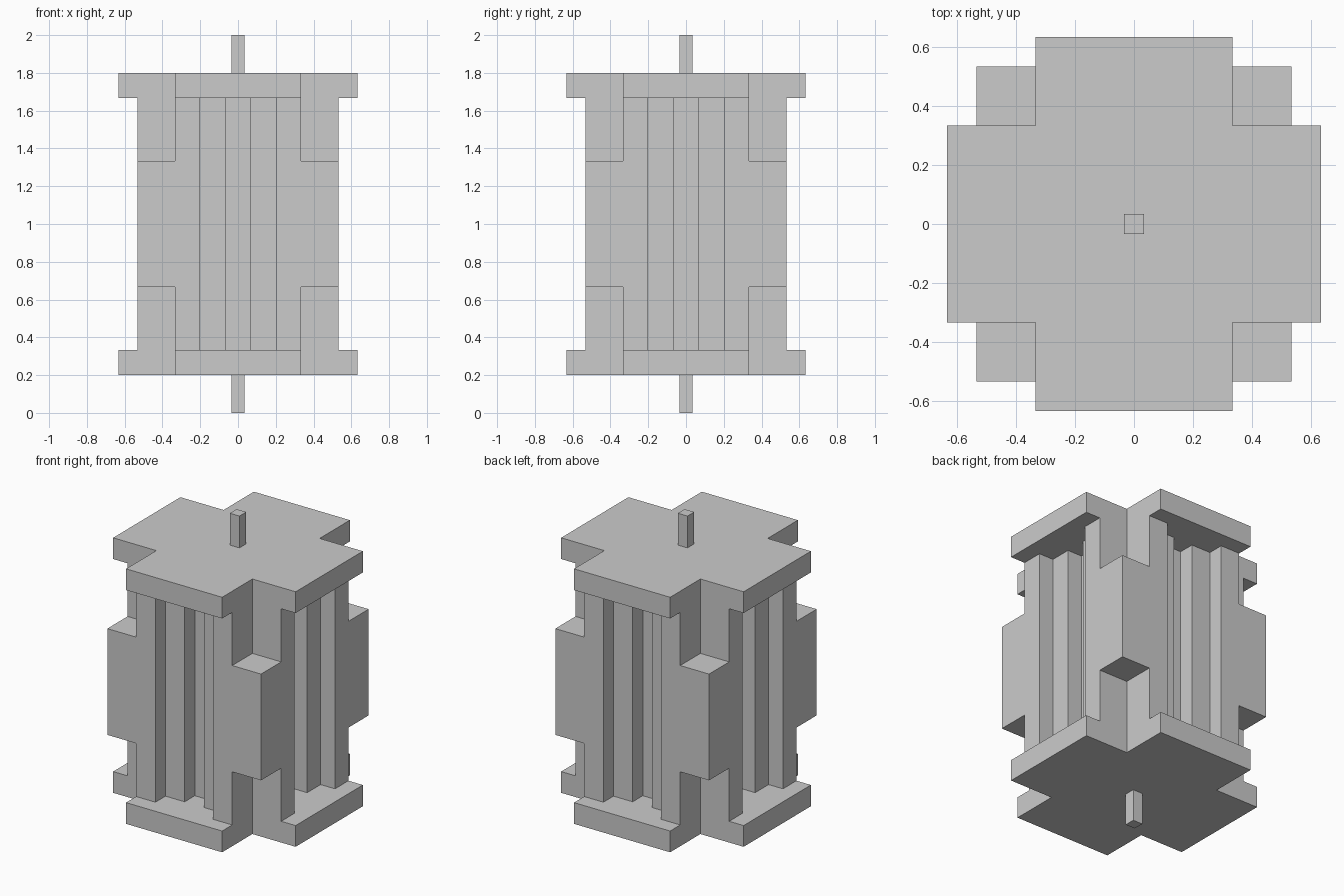
import bpy
import bmesh

if "Cube" in bpy.data.objects:
    bpy.data.objects.remove(bpy.data.objects["Cube"])

U = 1 / 30  # grid step of the model


def prism(name, outline, z0, z1):
    """Extrude a closed outline (in grid steps) from z0 to z1."""
    bm = bmesh.new()
    face = bm.faces.new([bm.verts.new((x * U, y * U, z0 * U)) for x, y in outline])
    top = bmesh.ops.extrude_face_region(bm, geom=[face])["geom"]
    bmesh.ops.translate(bm, vec=(0, 0, (z1 - z0) * U),
                        verts=[v for v in top if isinstance(v, bmesh.types.BMVert)])
    bmesh.ops.recalc_face_normals(bm, faces=bm.faces)
    mesh = bpy.data.meshes.new(name)
    bm.to_mesh(mesh)
    bm.free()
    obj = bpy.data.objects.new(name, mesh)
    bpy.context.collection.objects.link(obj)
    return obj


def four_sides(side):
    """Repeat the front side's outline around the z axis."""
    outline = []
    for _ in range(4):
        outline += side
        side = [(-y, x) for x, y in side]
    return outline


def rect(x0, y0, x1, y1):
    return [(x0, y0), (x1, y0), (x1, y1), (x0, y1)]


# Cross-shaped end plates and square axle pins
cross = four_sides([(-10, -19), (10, -19), (10, -10)])
pin = rect(-1, -1, 1, 1)
prism("bottom_plate", cross, 6, 10)
prism("top_plate", cross, 50, 54)
prism("bottom_pin", pin, 0, 6)
prism("top_pin", pin, 54, 60)

# Body with a stepped groove down each side
half = [(2, -10), (2, -13), (6, -13), (6, -16), (10, -16)]
side = [(-x, y) for x, y in reversed(half)] + half + [(10, -10)]
prism("grooved_body", four_sides(side), 10, 50)

# Blocks filling the middle of the four notched corners
for sx, x_name in ((-1, "left"), (1, "right")):
    for sy, y_name in ((-1, "front"), (1, "back")):
        block = rect(10 * sx, 10 * sy, 16 * sx, 16 * sy)
        prism(f"corner_block_{y_name}_{x_name}", block, 20, 40)
